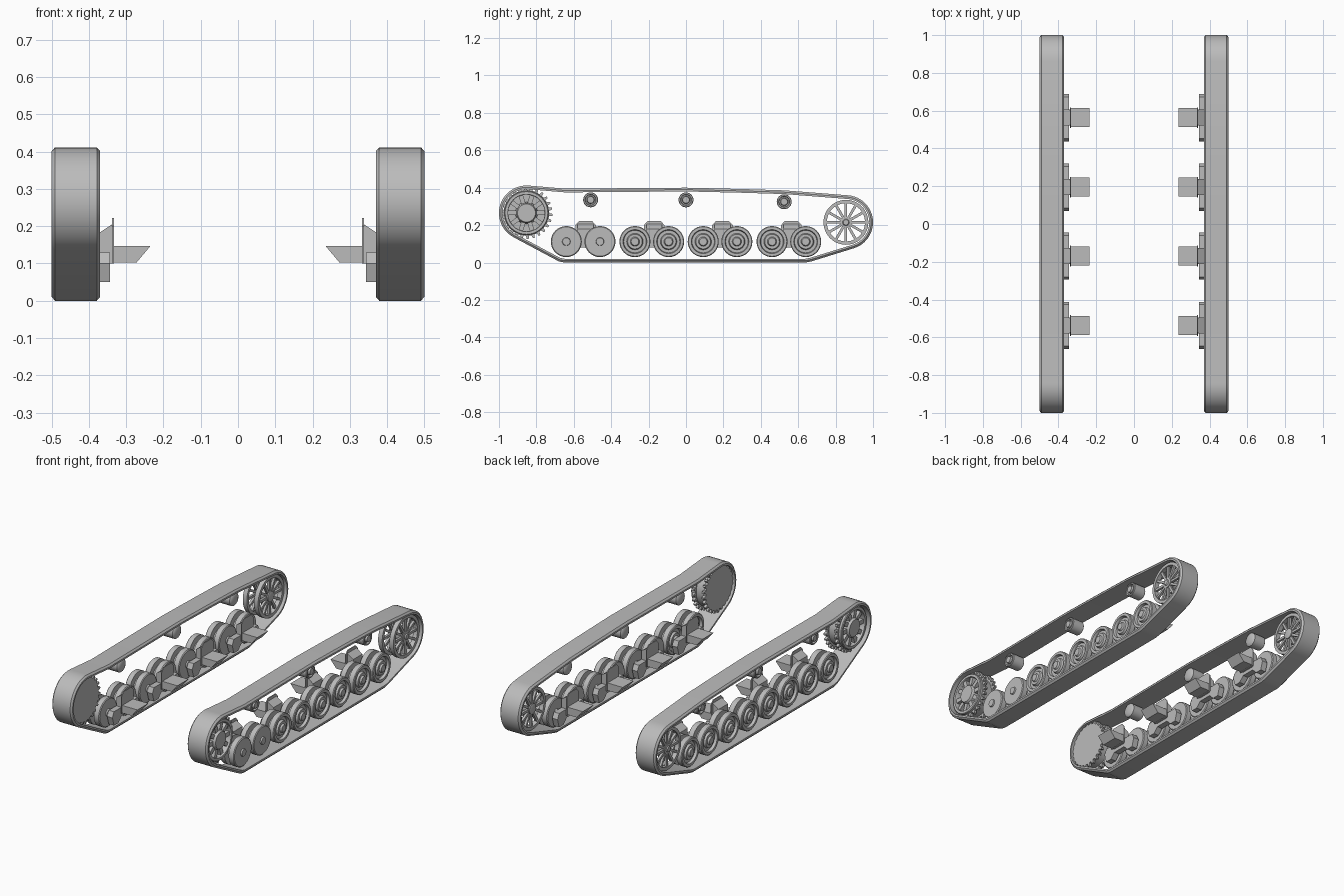
import bpy, bmesh
from math import cos, sin, pi, radians
from mathutils import Vector

cube = bpy.data.objects.get("Cube")
if cube:
    bpy.data.objects.remove(cube, do_unlink=True)

grey = bpy.data.materials.new("track_grey")
grey.use_nodes = True
grey.diffuse_color = (0.5, 0.5, 0.5, 1)
grey.node_tree.nodes["Principled BSDF"].inputs["Base Color"].default_value = grey.diffuse_color


def loft(bm, rings, loop=False):
    """Skin equal rings of points; cap the ends, or join last ring to first."""
    vs = [[bm.verts.new(p) for p in ring] for ring in rings]
    n = len(vs[0])
    pairs = list(zip(vs, vs[1:])) + ([(vs[-1], vs[0])] if loop else [])
    for a, b in pairs:
        for i in range(n):
            j = (i + 1) % n
            bm.faces.new((a[i], a[j], b[j], b[i]))
    if not loop:
        bm.faces.new(vs[0])
        bm.faces.new(vs[-1])


def circle(x, r, y, z, n=32):
    return [(x, y + r * cos(2 * pi * i / n), z + r * sin(2 * pi * i / n)) for i in range(n)]


def lathe(bm, profile, y, z, n=32, loop=False):
    loft(bm, [circle(x, r, y, z, n) for x, r in profile], loop)


def prism_x(bm, shape, x0, x1):
    loft(bm, [[(x, y, z) for y, z in shape] for x in (x0, x1)])


def prism_y(bm, shape, y0, y1):
    loft(bm, [[(x, y, z) for x, z in shape] for y in (y0, y1)])


def spokes(bm, count, r0, r1, half, x0, x1, y, z):
    for i in range(count):
        a = 2 * pi * i / count
        d, s = Vector((cos(a), sin(a))), Vector((-sin(a), cos(a))) * half
        c = Vector((y, z))
        prism_x(bm, [c + d * r0 - s, c + d * r1 - s, c + d * r1 + s, c + d * r0 + s], x0, x1)


def finish(bm, name, mirror=True):
    bmesh.ops.recalc_face_normals(bm, faces=bm.faces)
    for f in bm.faces:
        f.smooth = True
    for e in bm.edges:
        e.smooth = e.calc_face_angle(0) < radians(32)
    me = bpy.data.meshes.new(name)
    bm.to_mesh(me)
    bm.free()
    me.materials.append(grey)
    ob = bpy.data.objects.new(name, me)
    bpy.context.scene.collection.objects.link(ob)
    if mirror:
        ob.modifiers.new("both_sides", "MIRROR")
    return ob


SPROCKET = (-0.853, 0.265)
IDLER = (0.855, 0.215)


def arc(c, r, a0, a1, n=20):
    return [Vector((c[0] + r * cos(radians(a0 + (a1 - a0) * i / n)),
                    c[1] + r * sin(radians(a0 + (a1 - a0) * i / n)))) for i in range(n + 1)]


# Track belt: a chamfered strip swept round the side outline
path = arc(SPROCKET, 0.147, 85, 242)
path += [Vector(p) for p in ((-0.68, 0.006), (-0.65, 0), (0.64, 0), (0.67, 0.006))]
path += arc(IDLER, 0.145, -72, 86)
path += [Vector(p) for p in ((0.525, 0.386), (0.3, 0.393), (0, 0.4), (-0.645, 0.395))]
section = [(0.37, 0.02), (0.37, 0.01), (0.379, 0), (0.491, 0), (0.5, 0.01), (0.5, 0.02)]
rings = []
for i, p in enumerate(path):
    d0 = (p - path[i - 1]).normalized()
    d1 = (path[(i + 1) % len(path)] - p).normalized()
    t = (d0 + d1).normalized()
    inward = Vector((-t.y, t.x))
    rings.append([(x, *(p + inward * d)) for x, d in section])
bm = bmesh.new()
loft(bm, rings, True)
finish(bm, "track_belt")


# Drive sprocket: solid toothed inner disc, toothed outer ring, drum, spokes and hub
def gear_ring(x, scale=1.0, teeth=26):
    pts = []
    for i in range(teeth):
        for k, r in ((0, 0.122), (0.4, 0.122), (0.55, 0.139), (0.85, 0.139)):
            a = 2 * pi * (i + k) / teeth
            pts.append((x, SPROCKET[0] + r * scale * cos(a), SPROCKET[1] + r * scale * sin(a)))
    return pts


bm = bmesh.new()
loft(bm, [gear_ring(0.384), gear_ring(0.4)])
loft(bm, [gear_ring(0.45), gear_ring(0.466), gear_ring(0.466, 0.8), gear_ring(0.45, 0.8)], True)
lathe(bm, [(0.4, 0.098), (0.4, 0.112), (0.48, 0.118), (0.484, 0.114), (0.484, 0.1), (0.478, 0.098)],
      *SPROCKET, 48, True)
lathe(bm, [(0.4, 0.06), (0.48, 0.053), (0.487, 0.048)], *SPROCKET)
spokes(bm, 10, 0.04, 0.102, 0.012, 0.44, 0.474, *SPROCKET)
finish(bm, "drive_sprocket")

# Idler: two open spoked wheels on one hub
bm = bmesh.new()
for x in (0.386, 0.458):
    lathe(bm, [(x, 0.102), (x, 0.12), (x + 0.026, 0.12), (x + 0.026, 0.102)], *IDLER, 48, True)
    spokes(bm, 12, 0.02, 0.106, 0.007, x + 0.006, x + 0.02, *IDLER)
lathe(bm, [(0.382, 0.018), (0.386, 0.03), (0.482, 0.03), (0.484, 0.018), (0.49, 0.014)], *IDLER)
finish(bm, "idler_wheel")

# Return rollers
for name, y, z in (("front", -0.51, 0.335), ("middle", 0, 0.335), ("rear", 0.525, 0.325)):
    bm = bmesh.new()
    lathe(bm, [(0.384, 0.022), (0.39, 0.036), (0.394, 0.04), (0.465, 0.04), (0.469, 0.037),
               (0.469, 0.03), (0.458, 0.027), (0.458, 0.021), (0.474, 0.018), (0.474, 0.01)], y, z, 24)
    finish(bm, name + "_return_roller")

# Road wheels: twin discs with a dished outer face and a flat inner face
wheel = [(0.378, 0.02), (0.386, 0.022), (0.386, 0.078), (0.39, 0.083), (0.42, 0.083), (0.42, 0.05),
         (0.446, 0.05), (0.446, 0.083), (0.475, 0.083), (0.479, 0.079), (0.479, 0.064), (0.464, 0.06),
         (0.464, 0.044), (0.477, 0.039), (0.477, 0.025), (0.487, 0.02)]
flipped = [(0.866 - x, r) for x, r in wheel]


def wheel_pair(name, y, profile, side, mirror):
    bm = bmesh.new()
    for dy in (-0.09, 0.09):
        lathe(bm, [(x * side, r) for x, r in profile], y + dy, 0.112)
    finish(bm, name, mirror)


beam = [(-0.125, 0.1), (-0.11, 0.05), (-0.07, 0.05), (-0.04, 0.08), (0.04, 0.08),
        (0.07, 0.05), (0.11, 0.05), (0.125, 0.1), (0.11, 0.13), (-0.11, 0.13)]
plate = [(-0.055, 0.1), (-0.055, 0.2), (-0.035, 0.222), (0.035, 0.222), (0.055, 0.2), (0.055, 0.1)]
gusset = [(0.337, 0.1), (0.337, 0.206), (0.376, 0.18), (0.376, 0.1)]
arm = [(0.235, 0.147), (0.338, 0.147), (0.338, 0.103), (0.272, 0.103)]

for i, y in enumerate((-0.55, -0.183, 0.182, 0.55)):
    tag = f"_{i + 1}"
    if i == 0:
        # The foremost pair is turned round on the left track
        wheel_pair("left_road_wheels" + tag, y, flipped, 1, False)
        wheel_pair("right_road_wheels" + tag, y, wheel, -1, False)
    else:
        wheel_pair("road_wheels" + tag, y, wheel, 1, True)

    # Bogie: rocker beam, upright bracket and hull arm
    c = y + 0.013
    bm = bmesh.new()
    prism_x(bm, [(c + a, b) for a, b in beam], 0.344, 0.378)
    finish(bm, "bogie_beam" + tag)
    bm = bmesh.new()
    prism_x(bm, [(c + a, b) for a, b in plate], 0.333, 0.338)
    prism_y(bm, gusset, c - 0.042, c + 0.042)
    finish(bm, "bogie_bracket" + tag)
    bm = bmesh.new()
    prism_y(bm, arm, c - 0.05, c + 0.05)
    finish(bm, "hull_arm" + tag)
